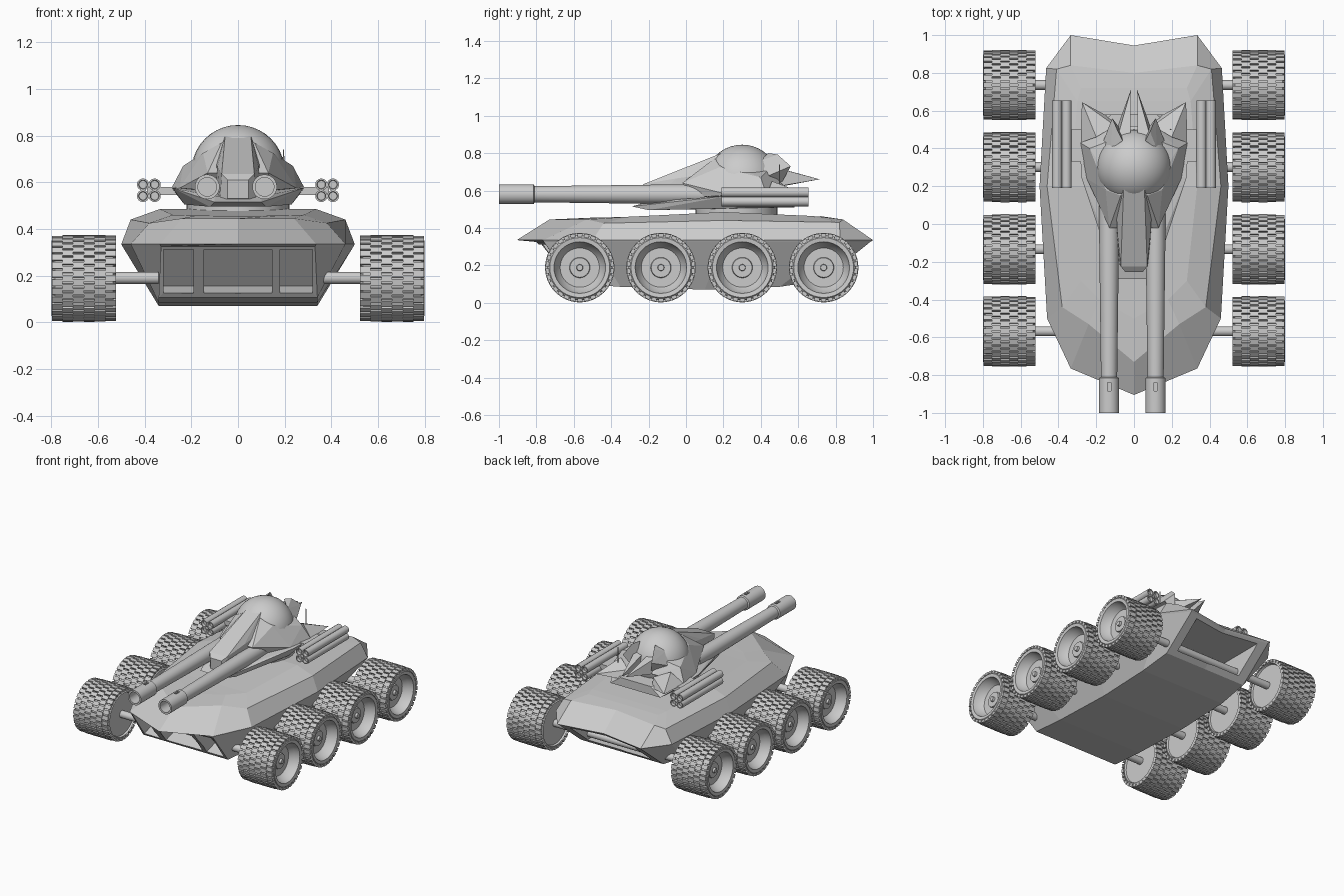
import bpy, bmesh
from math import sin, cos, pi

if "Cube" in bpy.data.objects:
    bpy.data.objects.remove(bpy.data.objects["Cube"])


def make(name, bm):
    bmesh.ops.recalc_face_normals(bm, faces=bm.faces)
    me = bpy.data.meshes.new(name)
    bm.to_mesh(me)
    bm.free()
    ob = bpy.data.objects.new(name, me)
    bpy.context.collection.objects.link(ob)
    return ob


def activate(ob):
    bpy.ops.object.select_all(action='DESELECT')
    ob.select_set(True)
    bpy.context.view_layer.objects.active = ob


def smooth(ob):
    activate(ob)
    bpy.ops.object.shade_smooth_by_angle()
    return ob


def facet(name, pts, mirror=True, side=1):
    """Faceted solid: convex hull of points, mirrored in x if wanted."""
    bm = bmesh.new()
    for x, y, z in pts:
        bm.verts.new((x * side, y, z))
        if mirror and x:
            bm.verts.new((-x, y, z))
    r = bmesh.ops.convex_hull(bm, input=bm.verts)
    loose = {e for e in r['geom_interior'] + r['geom_unused'] if isinstance(e, bmesh.types.BMVert)}
    bmesh.ops.delete(bm, geom=list(loose), context='VERTS')
    bmesh.ops.dissolve_limit(bm, angle_limit=0.01, verts=bm.verts, edges=bm.edges)
    return make(name, bm)


def lathe(bm, prof, seg, axis, c=(0, 0, 0)):
    """Revolve (radius, distance) points about the x, y or z axis."""
    rings = []
    for r, d in prof:
        ring = []
        for i in range(seg):
            a, b = r * cos(2 * pi * i / seg), r * sin(2 * pi * i / seg)
            p = {'x': (d, a, b), 'y': (a, d, b), 'z': (a, b, d)}[axis]
            ring.append(bm.verts.new([p[k] + c[k] for k in range(3)]))
        rings.append(ring)
    for A, B in zip(rings, rings[1:]):
        for i in range(seg):
            j = (i + 1) % seg
            bm.faces.new((A[i], A[j], B[j], B[i]))
    bmesh.ops.remove_doubles(bm, verts=[v for R in rings for v in R], dist=1e-5)


def turned(name, prof, seg, axis, c=(0, 0, 0)):
    bm = bmesh.new()
    lathe(bm, prof, seg, axis, c)
    return smooth(make(name, bm))


def cut(ob, cutters):
    activate(ob)
    for c in cutters:
        m = ob.modifiers.new('cut', 'BOOLEAN')
        m.operation, m.solver, m.object = 'DIFFERENCE', 'EXACT', c
        bpy.ops.object.modifier_apply(modifier=m.name)
        bpy.data.objects.remove(c)


# Hull: stacked half outlines, nose to tail, mirrored
outlines = [
    [(0, -.6, .105), (.34, -.6, .105), (.34, -.35, .085), (.34, .1, .07),
     (.34, .5, .085), (.33, .73, .12), (0, .73, .12)],
    [(0, -.80, .325), (.33, -.76, .325), (.455, -.5, .325), (.495, .2, .325),
     (.46, .82, .325), (.33, .985, .325), (0, .935, .325)],
    [(0, -.905, .335), (.335, -.765, .335), (.46, -.5, .335), (.5, .2, .335),
     (.465, .825, .335), (.335, 1, .335), (0, .945, .335)],
    [(0, -.73, .445), (.24, -.53, .445), (.38, -.44, .425), (.46, .2, .44),
     (.41, .82, .43), (.335, .84, .445), (0, .8, .45)],
    [(0, -.5, .455), (.18, -.4, .457), (.28, -.3, .46), (.335, .2, .485),
     (.3, .65, .465), (.28, .72, .46), (0, .72, .463)]]
bm = bmesh.new()
loops = []
for o in outlines:
    full = o + [(-x, y, z) for x, y, z in o[5:0:-1]]
    loops.append([bm.verts.new(p) for p in full])
for A, B in zip(loops, loops[1:]):
    for i in range(12):
        j = (i + 1) % 12
        bm.faces.new((A[i], A[j], B[j], B[i]))
for L in (loops[0], loops[-1]):
    bm.faces.new((L[0], L[1], L[11]))
    bm.faces.new((L[6], L[7], L[5]))
    for i in range(1, 5):
        bm.faces.new((L[i], L[i + 1], L[11 - i], L[12 - i]))
hull = make('hull', bm)

# Front bays and rear bay
bays = []
for x0, x1 in ((-.32, -.19), (-.145, .145), (.18, .32)):
    bays.append(facet('bay_cutter', [(x, y, z) for x in (x0, x1) for y, z in
                ((-1, .125), (-1, .312), (-.66, .312), (-.52, .155), (-.615, .125))], False))
bays.append(facet('rear_bay_cutter', [(.26, y, z) for y, z in
            ((1.1, .15), (1.1, .31), (.62, .31), (.62, .15))]))
cut(hull, bays)

# Wheel: lathed tyre and dish plus staggered tread blocks
bm = bmesh.new()
lathe(bm, [(0, -.125), (.15, -.125), (.155, -.138), (.174, -.125), (.174, .125), (.16, .14),
           (.138, .137), (.128, .10), (.105, .07), (.055, .07), (.052, .08), (.018, .08),
           (.016, .095), (0, .095)], 40, 'x')
rows, count = 6, 30
for r in range(rows):
    x0 = -.138 + r * .046
    x1 = x0 + .046
    for k in range(count):
        mid = 2 * pi * (k + .5 * (r % 2)) / count
        h = pi / count * .74
        outer = .186 if 0 < r < rows - 1 else .183
        v = [bm.verts.new((x, R * cos(a), R * sin(a))) for x in (x0, x1)
             for R, a in ((.165, mid - h), (outer, mid - h), (outer, mid + h), (.165, mid + h))]
        for f in ((0, 1, 2, 3), (7, 6, 5, 4), (0, 4, 5, 1), (1, 5, 6, 2), (2, 6, 7, 3), (3, 7, 4, 0)):
            bm.faces.new([v[i] for i in f])
wheel = smooth(make('wheel', bm))
wheel_mesh = wheel.data
bpy.data.objects.remove(wheel)
for n, y in enumerate((-.568, -.134, .301, .736)):
    for s in (-1, 1):
        w = bpy.data.objects.new('wheel', wheel_mesh)
        bpy.context.collection.objects.link(w)
        w.location = (s * .66, y, .188)
        w.rotation_euler.z = 0 if s > 0 else pi
        inner = 0 if n == 3 else .34
        turned('axle', [(0, s * inner), (.026, s * inner), (.026, s * .54), (0, s * .54)],
               16, 'x', (0, y, .19))

# Turret: ring, base slab, cheeks, snout and dome
turned('turret_ring', [(0, .45), (.22, .45), (.22, .515), (0, .515)], 32, 'z', (0, .27, 0))
facet('turret_base', [(.1, -.29, .515), (.1, -.2, .54), (.12, -.2, .495), (.28, .25, .575),
                      (.285, .43, .575), (.23, .25, .505), (.2, .58, .51), (.12, .58, .57)])
facet('turret_cheeks', [(.13, -.02, .64), (.14, .05, .565), (.25, .24, .575), (.285, .43, .575),
                        (.235, .4, .67), (.15, .18, .725), (.07, .15, .77), (.2, .47, .6),
                        (.1, .52, .63), (.13, .44, .71)])
facet('snout', [(.055, .19, .80), (.1, .2, .7), (.095, .08, .66), (.09, -.05, .52),
                (.088, -.05, .665), (.07, -.225, .635), (.078, -.21, .52), (.045, -.255, .61),
                (.045, -.25, .53), (.05, -.05, .70)])
bm = bmesh.new()
bmesh.ops.create_uvsphere(bm, u_segments=32, v_segments=20, radius=.2)
dome = smooth(make('dome', bm))
dome.location = (0, .3, .645)

for s in (-1, 1):
    # Rear spikes and fins
    facet('inner_spike', [(.02, .42, .74), (.09, .45, .73), (.1, .48, .62), (.02, .5, .62),
                          (.015, .715, .66)], False, s)
    facet('rear_fin', [(.06, .44, .80), (.085, .49, .792), (.115, .56, .73), (.17, .42, .67),
                       (.07, .5, .62), (.12, .40, .76)], False, s)
    facet('outer_spike', [(.285, .43, .575), (.2, .46, .65), (.1, .52, .61), (.12, .56, .55),
                          (.275, .645, .58)], False, s)
    # Rocket pod: four tubes on an arm
    facet('pod_arm', [(x, y, z) for x in (.2, .39) for y in (.33, .5) for z in (.545, .58)], False, s)
    for x in (.357, .407):
        for z in (.541, .59):
            turned('pod_tube', [(0, .21), (.017, .21), (.019, .19), (.026, .19), (.026, .655),
                                (.019, .655), (.017, .635), (0, .635)], 16, 'y', (s * x, 0, z))
    # Gun barrel with hollow, slotted muzzle
    gx = s * .123 - .009
    gun = turned('gun', [(0, .1), (.052, .1), (.052, -.1), (.043, -.81), (.053, -.815), (.053, -1),
                         (.04, -1), (.04, -.83), (0, -.83)], 28, 'y', (gx, 0, .58))
    cut(gun, [facet('slot_cutter', [(gx + a, y, z) for a in (-.009, .009)
                    for y in (-.885, -.84) for z in (.6, .65)], False)])

# Antenna
turned('antenna', [(0, .6), (.004, .6), (.003, .74), (0, .74)], 8, 'z', (.195, .5, 0))
